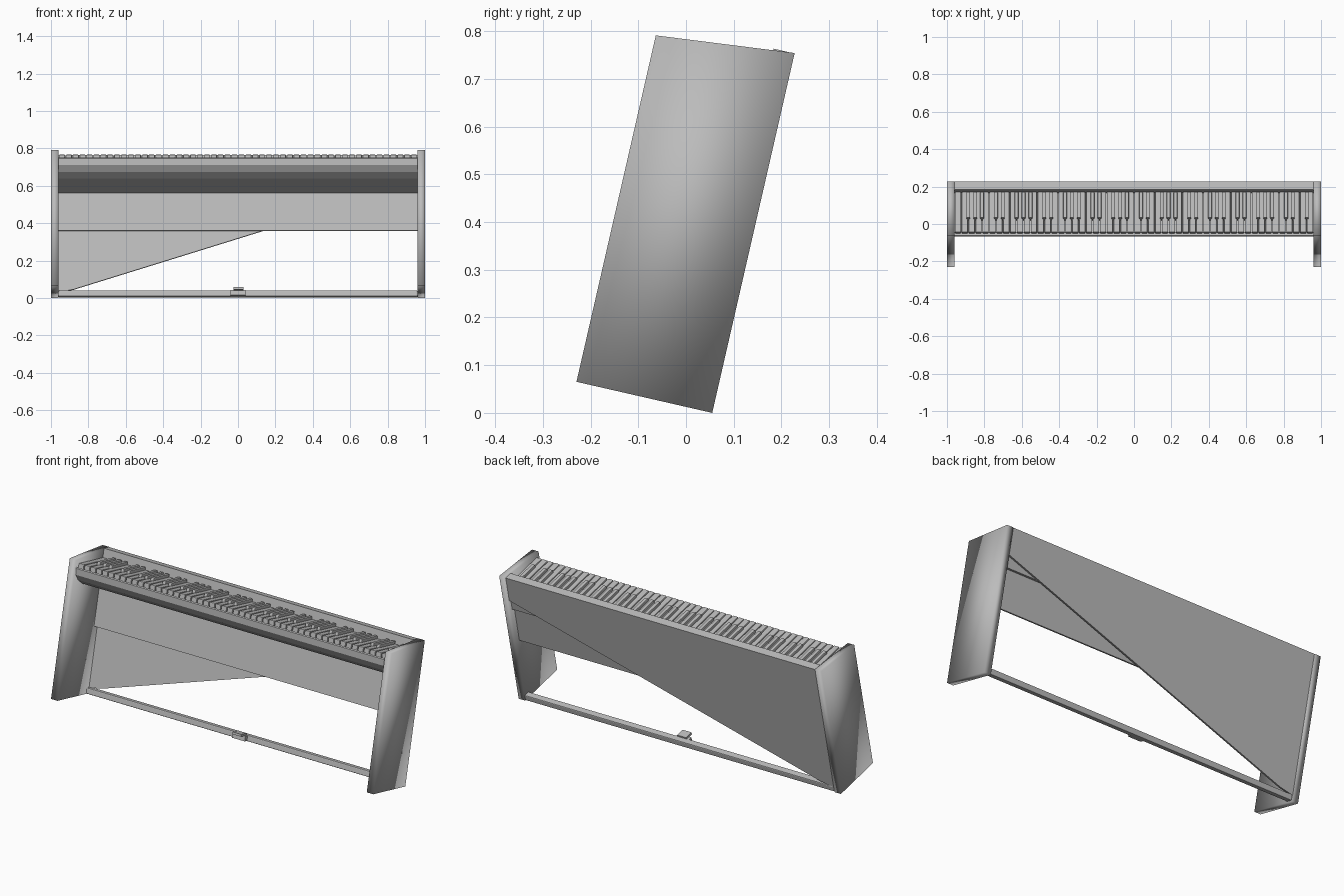
import bpy, bmesh, math
from mathutils import Matrix, Vector

cube = bpy.data.objects.get("Cube")
if cube:
    bpy.data.objects.remove(cube, do_unlink=True)

grey = bpy.data.materials.new("plain_grey")
grey.use_nodes = True
grey.diffuse_color = (0.5, 0.5, 0.5, 1)
grey.node_tree.nodes["Principled BSDF"].inputs["Base Color"].default_value = (0.5, 0.5, 0.5, 1)

# The whole piano leans back; parts are built upright with
# x across, d forward from the back face and h up from the base.
LEAN = Matrix.Translation((0, 0.055, 0)) @ Matrix.Rotation(math.radians(-12.9), 4, "X")


def finish(name, bm, smooth=False, bevel=0):
    bmesh.ops.recalc_face_normals(bm, faces=bm.faces)
    mesh = bpy.data.meshes.new(name)
    bm.to_mesh(mesh)
    bm.free()
    mesh.materials.append(grey)
    obj = bpy.data.objects.new(name, mesh)
    obj.matrix_world = LEAN
    bpy.context.collection.objects.link(obj)
    for poly in mesh.polygons:
        poly.use_smooth = smooth
    if bevel:
        mod = obj.modifiers.new("soft_edges", "BEVEL")
        mod.width = bevel
        mod.segments = 2


def extrude(bm, points, offset):
    """Close a polygon into a solid along the offset."""
    face = bm.faces.new([bm.verts.new(p) for p in points])
    moved = bmesh.ops.extrude_face_region(bm, geom=[face])["geom"]
    verts = [v for v in moved if isinstance(v, bmesh.types.BMVert)]
    bmesh.ops.translate(bm, vec=Vector(offset), verts=verts)


def across(bm, x0, x1, profile):
    """Extrude a (d, h) profile from x0 to x1."""
    extrude(bm, [(x0, -d, h) for d, h in profile], (x1 - x0, 0, 0))


def block(bm, x0, x1, d0, d1, h0, h1):
    across(bm, x0, x1, [(d0, h0), (d1, h0), (d1, h1), (d0, h1)])


INNER = 0.96

# Side panels with a sloping top, softly shaded
for name, side in (("left_side_panel", 1), ("right_side_panel", -1)):
    bm = bmesh.new()
    across(bm, side * INNER, side, [(0, 0), (0.292, 0), (0.292, 0.745), (0, 0.774)])
    finish(name, bm, smooth=True)

# Keyboard case: back rail, key tray, front slip that tucks under, sloping underside
bm = bmesh.new()
across(bm, -INNER, INNER, [(0.012, 0.568), (0.042, 0.568), (0.206, 0.609), (0.25, 0.634),
                           (0.278, 0.665), (0.284, 0.7), (0.28, 0.706), (0.268, 0.7),
                           (0.045, 0.695), (0.045, 0.773), (0.012, 0.773)])
finish("keyboard_case", bm)

# Back panel, flush with the sides and cut away along a long diagonal
bm = bmesh.new()
outline = [(-INNER, 0.773), (INNER, 0.773), (INNER, 0.63), (-0.88, 0.045), (-INNER, 0.03)]
extrude(bm, [(x, 0, h) for x, h in outline], (0, -0.012, 0))
finish("back_panel", bm)

# Modesty board below the keyboard
bm = bmesh.new()
block(bm, -INNER, INNER, 0.03, 0.042, 0.36, 0.58)
finish("modesty_board", bm)

# Foot rail
bm = bmesh.new()
block(bm, -INNER, INNER, 0, 0.035, 0.002, 0.034)
finish("foot_rail", bm, bevel=0.005)

# Pedal and its housing
bm = bmesh.new()
block(bm, -0.04, 0.04, 0.01, 0.055, 0.004, 0.032)
finish("pedal_housing", bm)
bm = bmesh.new()
block(bm, -0.025, 0.03, 0.03, 0.08, 0.03, 0.042)
finish("pedal", bm)

# Keys fill the full width; raised ones come in groups of two and three,
# with the low notes at the +x end
COUNT = 52
pitch = 2 * INNER / COUNT
naturals, sharps = bmesh.new(), bmesh.new()
for i in range(COUNT):
    x = INNER - i * pitch
    block(naturals, x - pitch + 0.002, x - 0.002, 0.047, 0.268, 0.69, 0.726)
    if i % 7 in (0, 2, 3, 5, 6) and i < COUNT - 1:
        edge = x - pitch
        across(sharps, edge - 0.01, edge + 0.01,
               [(0.05, 0.7), (0.2, 0.7), (0.192, 0.742), (0.05, 0.742)])
finish("natural_keys", naturals, bevel=0.004)
finish("sharp_keys", sharps, bevel=0.004)
